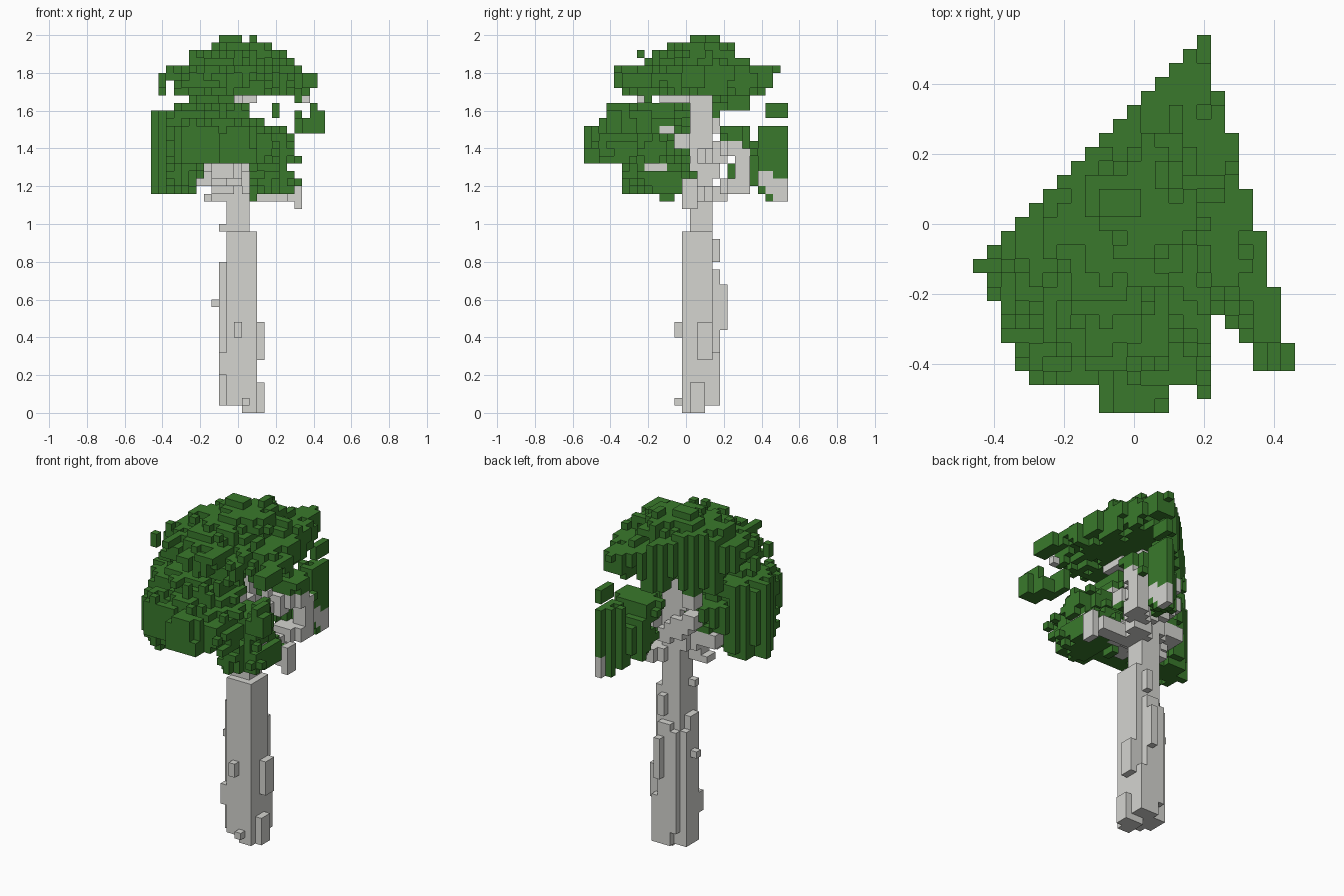
import bpy
import bmesh
from mathutils import Vector, noise

CELL = 0.04
cube = bpy.data.objects.get("Cube")
if cube:
    bpy.data.objects.remove(cube, do_unlink=True)


def make_material(name, color):
    mat = bpy.data.materials.new(name)
    mat.use_nodes = True
    mat.diffuse_color = color
    mat.node_tree.nodes["Principled BSDF"].inputs["Base Color"].default_value = color
    return mat


def to_cell(x, y, z):
    return round(x / CELL), round(y / CELL), round(z / CELL - 0.5)


def voxel_object(name, cells, material):
    """Skin a set of grid cells with their exposed faces."""
    bm = bmesh.new()
    corners = {}

    def corner(p):
        if p not in corners:
            corners[p] = bm.verts.new(((p[0] - 0.5) * CELL, (p[1] - 0.5) * CELL, p[2] * CELL))
        return corners[p]

    for cell in sorted(cells):
        for axis in range(3):
            for side in (0, 1):
                near = list(cell)
                near[axis] += 2 * side - 1
                if tuple(near) in cells:
                    continue
                ring = []
                for u, v in ((0, 0), (1, 0), (1, 1), (0, 1)):
                    p = list(cell)
                    p[axis] += side
                    p[(axis + 1) % 3] += u
                    p[(axis + 2) % 3] += v
                    ring.append(corner(tuple(p)))
                bm.faces.new(ring if side else ring[::-1])
    mesh = bpy.data.meshes.new(name)
    bm.to_mesh(mesh)
    bm.free()
    mesh.materials.append(material)
    obj = bpy.data.objects.new(name, mesh)
    bpy.context.collection.objects.link(obj)
    return obj


def box(low, high):
    """Cells between two opposite corners."""
    a = [round(low[0] / CELL + .5), round(low[1] / CELL + .5), round(low[2] / CELL)]
    b = [round(high[0] / CELL + .5), round(high[1] / CELL + .5), round(high[2] / CELL)]
    return {(i, j, k) for i in range(a[0], b[0]) for j in range(a[1], b[1])
            for k in range(a[2], b[2])}


def branch(start, end, width=2):
    """Stepped limb between two points."""
    cells = set()
    start, end = Vector(start), Vector(end)
    steps = int((end - start).length / CELL * 2)
    for s in range(steps + 1):
        i, j, k = to_cell(*start.lerp(end, s / steps))
        cells |= {(i + a, j + b, k + c) for a in range(width)
                  for b in range(width) for c in range(width)}
    return cells


def in_footprint(x, y):
    """Crown outline seen from above, with its straight trimmed sides."""
    if y - x > 0.35 or x > 0.352 - 0.286 * y or y + 2.5 * x < -1.23:
        return False
    if x > 0.22:
        return y > -0.03 - x or (x > 0.34 and y > -0.42)
    return y > (-0.54 if -0.10 < x < 0.10 else -0.46)


def crown(center, radii, z_low, z_high, rough=0.65):
    """Ragged leaf clump: an ellipsoid cut flat below and above."""
    cells = set()
    for i in range(-11, 12):
        for j in range(-13, 14):
            for k in range(round(z_low / CELL), round(z_high / CELL)):
                p = Vector((i * CELL, j * CELL, (k + 0.5) * CELL))
                d = sum(((a - c) / r) ** 2 for a, c, r in zip(p, center, radii))
                grain = Vector((i, j, k))
                d += rough * (noise.noise(grain * 0.43) + noise.noise(grain * 0.77))
                if d < 1 and in_footprint(p.x, p.y):
                    cells.add((i, j, k))
    return cells


bark = make_material("pale grey bark", (0.66, 0.66, 0.63, 1))
leaf = make_material("leaf green", (0.041, 0.191, 0.025, 1))

# Trunk core with raised bark slabs
trunk = box((-.06, -.02, .04), (.10, .14, .96))
trunk |= box((-.10, .02, .04), (-.06, .10, .80))
trunk |= box((.02, -.02, 0), (.10, .10, .04))
trunk |= box((-.02, .14, .04), (.06, .18, .76))
trunk |= box((.02, .14, .80), (.06, .18, .92))
trunk |= box((-.06, .02, .96), (.06, .14, 1.68))
bark_slabs = [
    ((.10, .02, 0), (.14, .10, .16)), ((.10, .06, .28), (.14, .14, .48)),
    ((-.14, .06, .56), (-.10, .10, .60)), ((-.10, .02, .96), (-.06, .06, 1.0)),
    ((-.02, -.06, .40), (.02, -.02, .48)), ((.02, -.06, .04), (.06, -.02, .08)),
    ((.02, .18, .44), (.06, .22, .68)), ((.06, .14, .04), (.10, .18, .32)),
    ((-.06, .14, .12), (-.02, .18, .72)), ((-.10, -.02, .20), (-.06, .02, .32)),
    ((-.10, .10, .04), (-.06, .14, .72)),
]
for low, high in bark_slabs:
    trunk |= box(low, high)
voxel_object("trunk", trunk, bark)

# Limbs spreading into the crown
limbs = set()
for start, end, width in [
    ((0, .06, 1.14), (.28, .02, 1.14), 2),
    ((-.16, .02, 1.14), (0, .06, 1.14), 1),
    ((.04, .10, 1.14), (.20, .26, 1.18), 2),
    ((.20, .28, 1.18), (.20, .28, 1.34), 2),
    ((.20, .40, 1.22), (.18, .50, 1.14), 2),
    ((-.04, .04, 1.18), (-.22, -.08, 1.22), 2),
    ((-.02, .08, 1.20), (-.24, .02, 1.28), 2),
    ((-.18, -.08, 1.22), (-.36, -.12, 1.22), 1),
    ((0, .02, 1.20), (-.10, -.24, 1.28), 2),
    ((.04, .02, 1.18), (.22, -.20, 1.26), 2),
    ((0, .02, 1.36), (.04, -.10, 1.44), 2),
    ((0, .10, 1.26), (-.14, .12, 1.36), 2),
    ((-.02, .08, 1.44), (-.14, .10, 1.50), 2),
    ((.04, .08, 1.34), (.18, .26, 1.38), 2),
    ((0, .06, 1.64), (.04, -.10, 1.66), 2),
]:
    limbs |= branch(start, end, width)
limbs |= box((.30, -.02, 1.08), (.34, .06, 1.24))
limbs |= box((.34, -.26, 1.64), (.38, -.22, 1.68))
limbs = {c for c in limbs if in_footprint(c[0] * CELL, c[1] * CELL)} - trunk
voxel_object("branches", limbs, bark)

# Domed upper crown
top = crown((0, .06, 1.77), (.43, .41, .13), 1.68, 1.84)
top |= crown((-.03, .04, 1.80), (.27, .30, .15), 1.72, 1.92)
top |= crown((.02, .06, 1.84), (.18, .18, .16), 1.76, 1.96)
top |= box((-.10, .02, 1.88), (.02, .10, 2.0)) | box((.06, .10, 1.88), (.10, .18, 2.0))
top |= box((.14, .38, 1.72), (.22, .46, 1.80)) | box((.34, -.34, 1.72), (.42, -.18, 1.80))
top |= crown((-.13, .06, 1.66), (.11, .13, .16), 1.56, 1.72)
top |= crown((0, .27, 1.67), (.07, .08, .10), 1.60, 1.72, .2)
top = {c for c in top if in_footprint(c[0] * CELL, c[1] * CELL)}
voxel_object("upper_crown", top - trunk - limbs, leaf)

# Broad front clump, stepping up toward the trunk
front = crown((-.08, -.28, 1.40), (.36, .28, .16), 1.32, 1.56)
front |= crown((-.12, -.20, 1.52), (.26, .20, .13), 1.48, 1.64)
front |= box((-.06, -.54, 1.40), (.06, -.46, 1.52))
front |= crown((.18, -.18, 1.40), (.13, .14, .10), 1.32, 1.48)
front = {c for c in front if c[0] < 2 or c[2] < 39}
voxel_object("front_crown", front - trunk - limbs, leaf)

# Side clumps hanging lower around the limbs
side = crown((-.33, -.14, 1.38), (.14, .19, .28), 1.16, 1.60)
side |= box((-.46, -.14, 1.48), (-.42, -.10, 1.60)) | box((-.46, -.14, 1.24), (-.38, -.10, 1.36))
side |= crown((.19, -.14, 1.22), (.12, .20, .12), 1.16, 1.32)
side |= crown((-.20, -.04, 1.39), (.18, .16, .12), 1.32, 1.48)
side |= box((.06, -.14, 1.12), (.10, -.06, 1.20))
voxel_object("side_crown", side - trunk - limbs, leaf)

# Back clump and loose outer tufts
back = crown((.18, .46, 1.34), (.12, .09, .22), 1.12, 1.52, .9)
back |= crown((.14, .26, 1.46), (.13, .09, .10), 1.40, 1.52)
back |= crown((.10, .34, 1.32), (.08, .10, .14), 1.20, 1.44)
back |= box((.18, .46, 1.24), (.22, .54, 1.48))
voxel_object("back_crown", back - trunk - limbs, leaf)

tufts = box((.34, -.42, 1.48), (.46, -.34, 1.56)) | box((.30, -.34, 1.48), (.42, -.26, 1.56))
tufts |= box((.38, -.42, 1.56), (.42, -.30, 1.64)) | box((.30, -.30, 1.48), (.34, -.18, 1.60))
tufts |= box((.18, .42, 1.56), (.22, .54, 1.64)) | box((.18, -.50, 1.40), (.22, -.46, 1.44))
tufts |= box((.42, -.42, 1.56), (.46, -.34, 1.60)) | box((.30, -.26, 1.64), (.34, -.18, 1.72))
voxel_object("outer_tufts", tufts, leaf)
